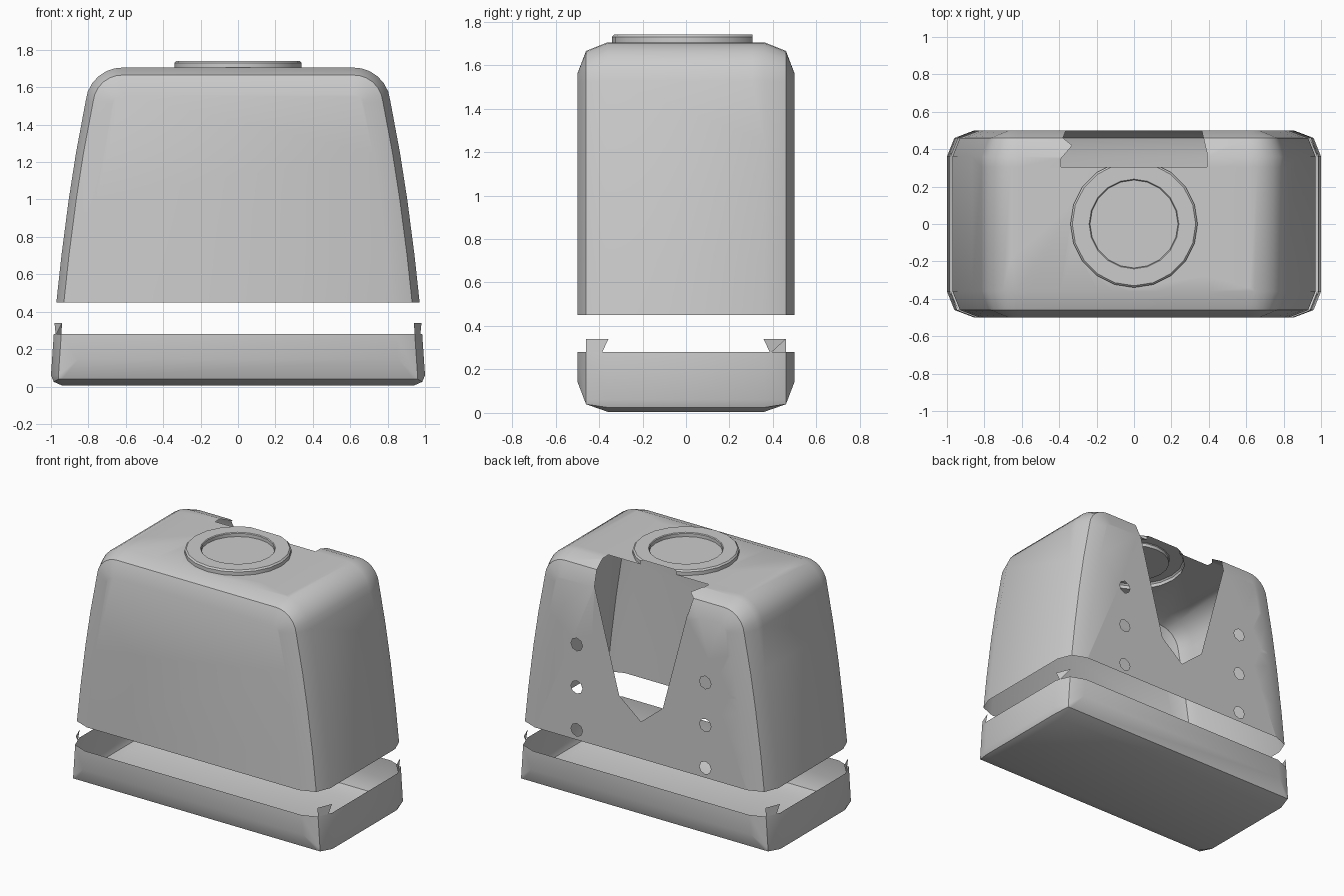
import bpy, bmesh, math
from mathutils import Vector

if "Cube" in bpy.data.objects:
    bpy.data.objects.remove(bpy.data.objects["Cube"])

# Bevel stations front to back: (y, inset of the outline)
STATIONS = [(-.5, .145), (-.46, .04), (-.36, 0), (.36, 0), (.46, .04), (.5, .145)]
TOP = 1.705


def width(z):
    """Half width of the tapering side wall at height z."""
    pts = [(0, 1.0), (.07, 1.0), (.28, .985), (.45, .971), (.7, .944),
           (1.0, .905), (1.25, .866), (1.55, .81)]
    for (z0, w0), (z1, w1) in zip(pts, pts[1:]):
        if z <= z1:
            return w0 + (w1 - w0) * (z - z0) / (z1 - z0)
    return pts[-1][1]


def body_half(d):
    pts = [(width(z) - d, z) for z in (.45, .7, 1.0, 1.25)]
    r = .195 - d
    for a in (5, 20, 35, 50, 65, 78, 90):
        a = math.radians(a)
        pts.append((.62 + r * math.cos(a), TOP - .195 + r * math.sin(a)))
    return pts


def tray_half(d):
    pts = [(width(.28) - d, .28)]
    for x, z in ((1.0, .06), (.985, .025), (.94, .005)):
        pts.append((min(x, 1 - d), max(z, d)))
    return pts


def loft(half):
    """Skin mirrored outlines along y and close the front and back."""
    bm = bmesh.new()
    rings = []
    for y, d in STATIONS:
        h = half(d)
        line = h + [(-x, z) for x, z in reversed(h)]
        rings.append([bm.verts.new((x, y, z)) for x, z in line])
    for a, b in zip(rings, rings[1:]):
        for i in range(len(a) - 1):
            bm.faces.new((a[i], a[i + 1], b[i + 1], b[i]))
    bm.faces.new(rings[0])
    bm.faces.new(rings[-1][::-1])
    bmesh.ops.remove_doubles(bm, verts=bm.verts, dist=.0005)
    bmesh.ops.recalc_face_normals(bm, faces=bm.faces)
    return bm


def punch(bm, poly, axis, keep):
    """Remove a convex polygon, projected along y or z, from chosen faces."""
    def lift(p):
        return Vector((p[0], 0, p[1])) if axis == 'y' else Vector((p[0], p[1], 0))
    pts = [lift(p) for p in poly]
    mid = sum(pts, Vector()) / len(pts)
    ax = Vector((0, 1, 0)) if axis == 'y' else Vector((0, 0, 1))
    inside = [f for f in bm.faces if keep(f.calc_center_median())]
    for p, q in zip(pts, pts[1:] + pts[:1]):
        n = (q - p).cross(ax).normalized()
        if n.dot(mid - p) > 0:
            n = -n
        geom = set(inside)
        for f in inside:
            geom.update(f.edges)
            geom.update(f.verts)
        res = bmesh.ops.bisect_plane(bm, geom=list(geom), dist=1e-5,
                                     plane_co=p, plane_no=n)
        faces = {f for f in inside if f.is_valid}
        faces |= {g for g in res['geom'] if isinstance(g, bmesh.types.BMFace)}
        inside = [f for f in faces if n.dot(f.calc_center_median() - p) < 0]
    bmesh.ops.delete(bm, geom=inside, context='FACES')


def finish(bm, name):
    me = bpy.data.meshes.new(name)
    bm.to_mesh(me)
    bm.free()
    ob = bpy.data.objects.new(name, me)
    bpy.context.collection.objects.link(ob)
    bpy.ops.object.select_all(action='DESELECT')
    ob.select_set(True)
    bpy.context.view_layer.objects.active = ob
    bpy.ops.object.shade_smooth_by_angle(angle=math.radians(30))
    return ob


def circle(x, y, r, n):
    return [(x + r * math.cos(math.tau * i / n), y + r * math.sin(math.tau * i / n))
            for i in range(n)]


# Broken-out slot across the rear of the roof, as convex pieces seen from above
ROOF_SLOT = [
    [(-.33, .305), (.39, .305), (.39, .38), (.36, .51), (-.33, .51)],
    [(-.39, .305), (-.33, .305), (-.33, .42), (-.39, .35)],
    [(-.38, .46), (-.33, .42), (-.33, .51), (-.36, .51)],
]

# Tapered upper shell with cap opening, slot, rear V and screw holes
body = loft(body_half)
punch(body, circle(0, 0, .338, 20), 'z', lambda c: c.z > 1.7)
for piece in ROOF_SLOT:
    punch(body, piece, 'z', lambda c: c.z > 1.5 and -.2 < c.y < .4999)
rear_v = [(-.36, 1.6), (-.36, 1.56), (-.17, .85), (0, .71), (.17, .85), (.36, 1.56), (.36, 1.6)]
punch(body, rear_v, 'y', lambda c: c.y > .4999)
for x in (-.5, .5):
    for z in (.52, .82, 1.12):
        punch(body, circle(x, z, .045, 8), 'y', lambda c: c.y > .4999)
finish(body, "upper_shell")

# Shallow open base tray
finish(loft(tray_half), "base_tray")

# Raised cap ring with a recessed disc
cap = bmesh.new()
rows = [(.34, TOP), (.34, 1.73), (.33, 1.74), (.24, 1.74), (.235, 1.735), (.235, 1.712)]
loops = [[cap.verts.new((x, y, z)) for x, y in circle(0, 0, r, 20)] for r, z in rows]
for a, b in zip(loops, loops[1:]):
    for i in range(20):
        j = (i + 1) % 20
        cap.faces.new((a[i], a[j], b[j], b[i]))
cap.faces.new(loops[-1])
punch(cap, ROOF_SLOT[0], 'z', lambda c: c.y > .2)
finish(cap, "cap_ring")

# Small snap tabs left standing on the tray corners
tabs = bmesh.new()
for sx in (-1, 1):
    for sy in (-1, 1):
        shape = [(.46, .34), (.357, .34), (.385, .28)]
        shape.append((.46, .28) if sx * sy < 0 else (.395, .28))
        vs = [tabs.verts.new((sx * (width(z) - .04 * (y - .36) / .1), sy * y, z))
              for y, z in shape]
        tabs.faces.new(vs if sx * sy > 0 else vs[::-1])
finish(tabs, "corner_tabs")
